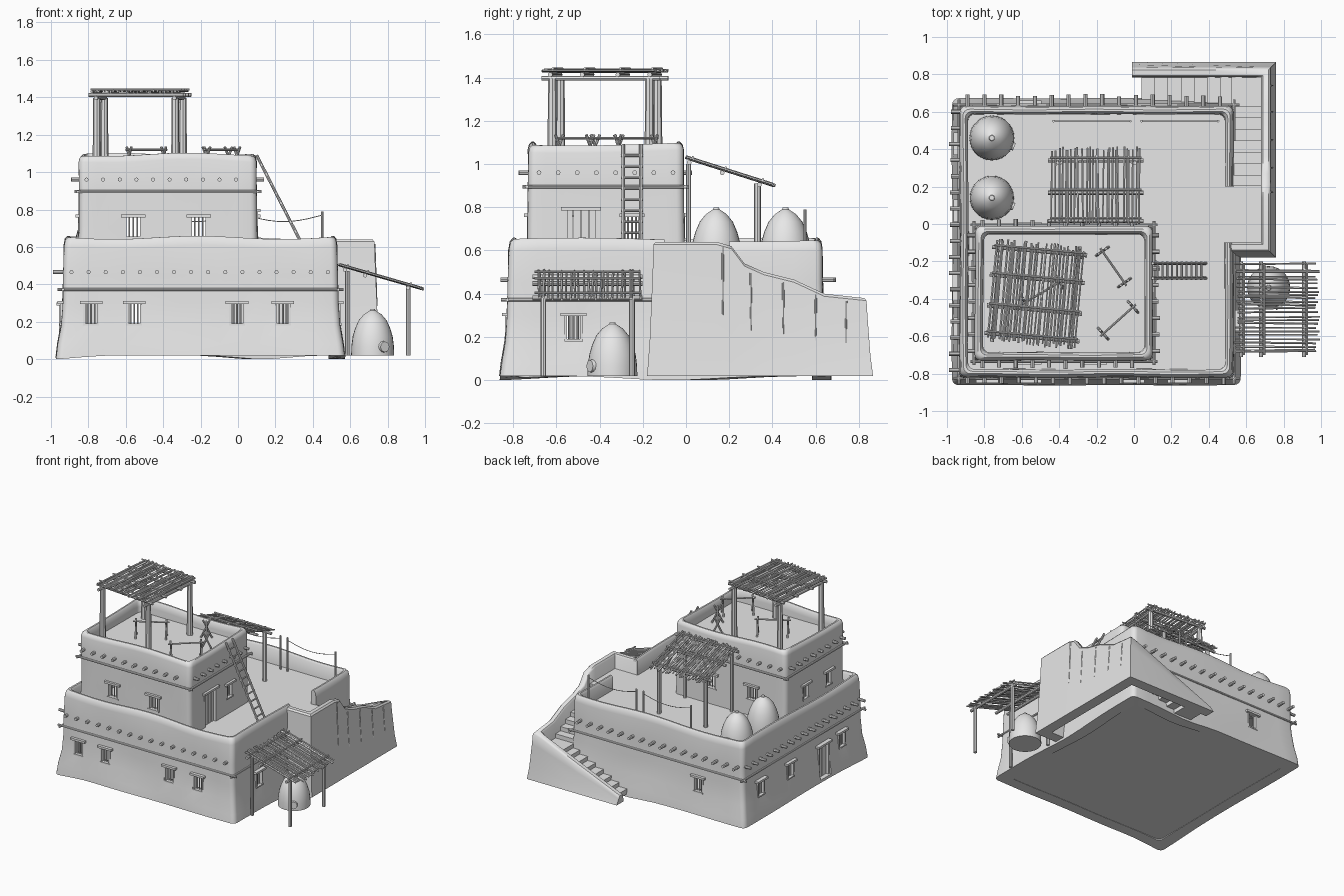
import bpy, bmesh, math, random
from math import sin, cos, pi
from mathutils import Vector, Matrix
from collections import defaultdict

if "Cube" in bpy.data.objects:
    bpy.data.objects.remove(bpy.data.objects["Cube"])
random.seed(4)

clay = bpy.data.materials.new("plain_clay_grey")
clay.use_nodes = True
grey = (0.8, 0.8, 0.8, 1)
clay.diffuse_color = grey
clay.node_tree.nodes["Principled BSDF"].inputs["Base Color"].default_value = grey

parts = defaultdict(bmesh.new)   # one mesh per named part


def box(part, lo, hi):
    lo, hi = Vector(lo), Vector(hi)
    m = Matrix.Translation((lo + hi) / 2) @ Matrix.Diagonal((*(hi - lo), 1))
    bmesh.ops.create_cube(parts[part], size=1, matrix=m)


def stick(part, a, b, r, r2=None, sides=8):
    a, b = Vector(a), Vector(b)
    turn = (b - a).to_track_quat('Z', 'Y').to_matrix().to_4x4()
    bmesh.ops.create_cone(parts[part], cap_ends=True, segments=sides, radius1=r,
                          radius2=r if r2 is None else r2, depth=(b - a).length,
                          matrix=Matrix.Translation((a + b) / 2) @ turn)


def skin(part, rings, closed):
    # joins equal loops of points into a surface; caps the ends of an open run
    bm = parts[part]
    loops = [[bm.verts.new(p) for p in ring] for ring in rings]
    n = len(loops[0])
    for i in range(len(loops) if closed else len(loops) - 1):
        a, b = loops[i], loops[(i + 1) % len(loops)]
        for j in range(n):
            bm.faces.new((a[j], a[(j + 1) % n], b[(j + 1) % n], b[j]))
    if not closed:
        bm.faces.new(loops[0])
        bm.faces.new(loops[-1])


def rounded_outline(x0, x1, y0, y1, o, r=0.035, steps=4, along=14):
    x0, x1, y0, y1 = x0 - o, x1 + o, y0 - o, y1 + o
    centres = [(x1 - r, y1 - r), (x0 + r, y1 - r), (x0 + r, y0 + r), (x1 - r, y0 + r)]
    pts = []
    for k, (cx, cy) in enumerate(centres):
        arc = [Vector((cx + r * cos(t), cy + r * sin(t)))
               for t in [(k + i / steps) * pi / 2 for i in range(steps + 1)]]
        nx, ny = centres[(k + 1) % 4]
        t = (k + 1) * pi / 2
        goal = Vector((nx + r * cos(t), ny + r * sin(t)))
        pts += arc + [arc[-1].lerp(goal, i / along) for i in range(1, along)]
    return pts


def adobe_wall(part, rect, rows):
    # hollow wall: rows give height and outset, outside up and inside down
    top = max(z for z, o in rows)
    rings = []
    for z, o in rows:
        ring = []
        for p in rounded_outline(*rect, o):
            wave = sin(7 * p.x + 4 * p.y)
            q = p * (1 + 0.003 * sin(11 * z + 9 * p.x - 6 * p.y))
            h = z
            if z > top - 0.06:
                h += 0.009 * wave
            elif z < 0.05:
                h -= 0.02 * max(0, sin(3 * p.x + 2 * p.y)) ** 6
            ring.append((q.x, q.y, h))
        rings.append(ring)
    skin(part, rings, True)


# main walls and floors
HOUSE = (-0.93, 0.53, -0.82, 0.63)
TOWER = (-0.85, 0.10, -0.73, -0.01)
ROOF, DECK, BASE = 0.53, 1.0, 0.02
adobe_wall("house_wall", HOUSE, [
    (BASE, 0.042), (0.08, 0.035), (0.18, 0.018), (0.3, 0.008), (0.45, 0.003), (0.6, 0),
    (0.635, -0.006), (0.65, -0.018), (0.65, -0.03), (0.635, -0.042), (0.5, -0.045), (BASE, -0.045)])
adobe_wall("tower_wall", TOWER, [
    (0.5, 0.006), (0.7, 0.003), (0.9, 0), (1.06, 0), (1.082, -0.006), (1.094, -0.018),
    (1.094, -0.03), (1.08, -0.04), (1.04, -0.045), (0.5, -0.045)])
box("ground_floor", (-0.91, -0.8, 0.022), (0.51, 0.61, 0.03))
box("house_roof", (-0.9, -0.79, 0.5), (0.5, 0.6, ROOF))
box("tower_roof", (-0.82, -0.7, 0.97), (0.07, -0.04, DECK))
box("house_wall_cutter", (0.43, -0.1, ROOF), (0.62, 0.2, 0.8))


def opening(wall, x, y, nx, ny, z0, z1, w, door=False):
    # cut hole with lintel, sill, jambs and either bars or a plank leaf
    n, t = Vector((nx, ny, 0)), Vector((-ny, nx, 0))
    c = Vector((x, y, 0))

    def slab(part, a, b, d0, d1, lo, hi):
        p, q = c + t * a + n * d0, c + t * b + n * d1
        box(part, (min(p.x, q.x), min(p.y, q.y), lo), (max(p.x, q.x), max(p.y, q.y), hi))

    h = w / 2
    slab(wall + "_cutter", -h, h, -0.12, 0.1, z0, z1)
    slab("lintels", -h - 0.018, h + 0.018, -0.03, 0.02, z1 - 0.004, z1 + 0.012)
    for s in (-1, 1):
        slab("jambs", s * h, s * (h - 0.012), -0.035, 0.006, z0, z1)
    if door:
        for i in range(4):
            a = -h + w * i / 4
            slab("door_planks", a + 0.002, a + w / 4 - 0.002, -0.03, -0.015, z0, z1)
    else:
        slab("sills", -h, h, -0.035, 0.01, z0, z0 + 0.01)
        for i in (-1, 0, 1):
            p = c + t * i * h * 0.45 - n * 0.015
            stick("window_bars", p + Vector((0, 0, z0)), p + Vector((0, 0, z1)), 0.005)


for x in (-0.785, -0.555, -0.005, 0.24):
    opening("house_wall", x, -0.83, 0, -1, 0.18, 0.3, 0.085)
opening("house_wall", -0.555, 0.64, 0, 1, 0.18, 0.3, 0.085)
opening("house_wall", 0.545, -0.52, 1, 0, 0.18, 0.3, 0.085)
for y in (0.43, 0.07, -0.56):
    opening("house_wall", -0.945, y, -1, 0, 0.18, 0.3, 0.085)
opening("house_wall", -0.95, -0.33, -1, 0, 0.04, 0.29, 0.13, True)
for x in (-0.56, -0.21):
    opening("tower_wall", x, -0.73, 0, -1, 0.645, 0.76, 0.095)
    opening("tower_wall", x, -0.01, 0, 1, 0.645, 0.76, 0.095)
for y in (-0.25, -0.53):
    opening("tower_wall", -0.85, y, -1, 0, 0.645, 0.76, 0.08)
opening("tower_wall", 0.1, -0.25, 1, 0, 0.645, 0.76, 0.08)
opening("tower_wall", 0.1, -0.485, 1, 0, ROOF, 0.79, 0.15, True)


# projecting roof beams and thin ledge poles
def beam_row(a, b, count, out):
    a, b, out = Vector(a), Vector(b), Vector(out)
    for i in range(count):
        p = a.lerp(b, i / (count - 1))
        stick("beam_ends", p - out * 0.5, p + out * random.uniform(0.85, 1.1), 0.011)


beam_row((-0.89, -0.82, 0.465), (0.48, -0.82, 0.465), 16, (0, -0.035, 0))
beam_row((-0.89, 0.63, 0.465), (0.46, 0.63, 0.465), 16, (0, 0.06, 0))
beam_row((-0.93, -0.78, 0.465), (-0.93, 0.6, 0.465), 17, (-0.055, 0, 0))
beam_row((-0.81, -0.73, 0.96), (-0.01, -0.73, 0.96), 10, (0, -0.04, 0))
beam_row((-0.81, -0.01, 0.96), (-0.01, -0.01, 0.96), 10, (0, 0.035, 0))
beam_row((-0.85, -0.68, 0.96), (-0.85, -0.06, 0.96), 8, (-0.04, 0, 0))
beam_row((0.1, -0.68, 0.96), (0.1, -0.06, 0.96), 8, (0.035, 0, 0))
for (x0, x1, y0, y1), z, e in ((HOUSE, 0.372, 0.035), (TOWER, 0.895, 0.025)):
    for y in (y0 - 0.006, y1 + 0.006):
        stick("ledge_poles", (x0 - e, y, z), (x1 + e, y, z), 0.008)
    for x in (x0 - 0.006, x1 + 0.006):
        stick("ledge_poles", (x, y0 - e, z), (x, y1 + e, z), 0.008)

# outer stair wall, its height falling from the roof to the ground
run = [(-0.01, 0.81, 0.08), (0.35, 0.81, 0.23), (0.66, 0.81, 0.36), (0.705, 0.81, 0.38),
       (0.705, 0.64, 0.4), (0.705, 0.5, 0.465), (0.705, 0.36, 0.5), (0.705, 0.27, 0.54),
       (0.705, 0.21, 0.62), (0.705, 0.14, 0.64), (0.705, -0.125, 0.64), (0.5, -0.125, 0.64)]
rings = []
for x, y, top in run:
    d = Vector((x > 0.7, (y > 0.8) - (y < -0.1), 0))
    shape = [(0.055, BASE), (0.043, BASE + 0.25 * top), (0.03, top * 0.75), (0.025, top - 0.012),
             (0.014, top), (-0.016, top), (-0.025, top - 0.012), (-0.028, BASE)]
    rings.append([Vector((x, y, z)) + d * o for o, z in shape])
skin("stair_wall", rings, False)
for y, top in ((0.17, 0.63), (0.3, 0.51), (0.45, 0.47), (0.6, 0.41), (0.74, 0.38)):
    stick("erosion_ribs", (0.744, y, top * 0.45), (0.728, y, top - 0.015), 0.002, 0.007)

# steps: one flight along the back, a corner landing, one flight along the side
LANDING, COUNT = 0.27, 7
for i in range(COUNT):
    z = 0.03 + (LANDING - 0.03) * (i + 1) / (COUNT + 1)
    x = 0.04 + 0.49 * i / COUNT
    box("steps", (x, 0.62, max(BASE, z - 0.07)), (x + 0.08, 0.79, z))
    z = LANDING + (ROOF - LANDING) * (i + 1) / (COUNT + 1)
    y = 0.63 - 0.43 * i / COUNT
    box("steps", (0.52, y - 0.07, z - 0.07), (0.685, y, z))
box("steps", (0.52, 0.62, LANDING - 0.07), (0.685, 0.79, LANDING))
box("steps", (0.47, -0.11, ROOF - 0.05), (0.685, 0.205, ROOF))


# stick canopies: sticks along v, spread over u, tied between cross poles
def canopy(part, o, u, v, count, bars):
    o, u, v = Vector(o), Vector(u), Vector(v)
    up = u.cross(v).normalized()
    up = up if up.z > 0 else -up
    for i in range(count):
        a = o + u * ((i + random.uniform(0.1, 0.9)) / count) + up * random.uniform(-0.002, 0.004)
        skew = u * random.uniform(-0.012, 0.012)
        stick(part, a + v * random.uniform(-0.01, 0.04),
              a + skew + v * random.uniform(0.95, 1.01), random.uniform(0.0045, 0.007), sides=6)
    for f in bars:
        a = o + v * f
        stick(part, a - u * 0.02 - up * 0.017, a + u * 1.02 - up * 0.017, 0.011)
        stick(part, a + up * 0.011 + v * 0.02, a + u + up * 0.011 + v * 0.02, 0.006)


canopy("ground_canopy", (0.54, -0.7, 0.505), (0, 0.49, 0), (0.45, 0, -0.13), 25, (0.08, 0.32, 0.83))
canopy("terrace_canopy", (-0.45, 0, 1.03), (0.49, 0, 0), (0, 0.41, -0.13), 27, (0.05, 0.42, 0.84))
tilt = Matrix.Rotation(-0.09, 3, 'Z')
centre = Vector((-0.525, -0.375, 1.43))
u, v = tilt @ Vector((0.49, 0, 0)), tilt @ Vector((0, 0.55, 0))
canopy("tower_canopy", centre - u / 2 - v / 2, u, v, 32, (0.08, 0.35, 0.65, 0.92))
for s in (-0.43, 0.43):
    a = centre + u * s - Vector((0, 0, 0.034))
    stick("tower_canopy", a - v * 0.5, a + v * 0.5, 0.011)
    for f in (-0.41, 0.41):
        p = a + v * f
        stick("tower_posts", (p.x, p.y, DECK - 0.01), p, 0.023, 0.019)
for y in (-0.66, -0.25):
    stick("ground_posts", (0.91, y, BASE), (0.91, y, 0.395), 0.013)
    stick("ground_posts", (0.585, y, BASE), (0.585, y, 0.47), 0.012)
for x in (-0.4, 0):
    stick("terrace_posts", (x, 0.33, ROOF), (x, 0.33, 0.91), 0.016)
    stick("terrace_posts", (x, 0.012, ROOF), (x, 0.012, 1.0), 0.012)


# domed ovens with a short mouth ring
def dome(part, x, y, z, r, h, mouth, size):
    profile = [(1, 0), (0.99, 0.2), (0.93, 0.42), (0.82, 0.6), (0.65, 0.78), (0.42, 0.91),
               (0.2, 0.98), (0.13, 1), (0.11, 1.03), (0.03, 1.03)]
    skin(part, [[(x + r * a * cos(k * pi / 14), y + r * a * sin(k * pi / 14), z + h * b)
                 for k in range(28)] for a, b in profile], False)
    d = Vector(mouth).normalized()
    p = Vector((x, y, z + size * 1.3))
    stick(part, p + d * r * 0.75, p + d * r * 1.08, size, size * 0.8, 12)


dome("ground_oven", 0.72, -0.34, BASE, 0.115, 0.24, (0.5, -0.8, 0), 0.035)
dome("roof_oven_back", -0.76, 0.46, ROOF, 0.12, 0.26, (1, -0.4, 0), 0.025)
dome("roof_oven_front", -0.76, 0.14, ROOF, 0.118, 0.26, (1, -0.4, 0), 0.025)

# ladder leaning on the tower
foot, head = Vector((0.385, 0, ROOF)), Vector((0.1, 0, 1.09))
for y in (-0.29, -0.21):
    stick("ladder", foot + Vector((0, y, 0)), head + Vector((0, y, 0)), 0.008)
for i in range(1, 11):
    p = foot.lerp(head, i / 11)
    stick("ladder", (p.x, -0.3, p.z), (p.x, -0.2, p.z), 0.006)

# drying racks with crossed legs
for a, b in (((-0.18, -0.13), (-0.04, -0.33)), ((0.01, -0.43), (-0.18, -0.6)),
             ((-0.6, -0.43), (-0.38, -0.3))):
    a, b = Vector((*a, 1.12)), Vector((*b, 1.12))
    stick("drying_racks", a, b, 0.006)
    side = (b - a).normalized().cross(Vector((0, 0, 1))) * 0.04
    for p in (a.lerp(b, 0.08), a.lerp(b, 0.92)):
        for s in (-1, 1):
            stick("drying_racks", p + side * s - Vector((0, 0, 0.12)),
                  p - side * s * 0.6 + Vector((0, 0, 0.015)), 0.007)

# washing lines with a sagging cord
for x0, x1 in ((-0.43, -0.02), (0.04, 0.45)):
    for x in (x0, x1):
        stick("line_posts", (x, 0.55, ROOF), (x, 0.55, 0.79), 0.007)
    cord = [(x0 + (x1 - x0) * k / 10, 0.55, 0.77 - 0.035 * sin(pi * k / 10)) for k in range(11)]
    for p, q in zip(cord, cord[1:]):
        stick("washing_line", p, q, 0.0025, sides=5)

# turn every part into an object, then hook up the wall cutters
objects = {}
for name, bm in parts.items():
    bmesh.ops.recalc_face_normals(bm, faces=bm.faces)
    mesh = bpy.data.meshes.new(name)
    bm.to_mesh(mesh)
    bm.free()
    mesh.materials.append(clay)
    ob = objects[name] = bpy.data.objects.new(name, mesh)
    bpy.context.collection.objects.link(ob)
    if not name.endswith("cutter"):
        bpy.ops.object.select_all(action='DESELECT')
        ob.select_set(True)
        bpy.context.view_layer.objects.active = ob
        bpy.ops.object.shade_smooth_by_angle(angle=math.radians(40))
for name in ("house_wall", "tower_wall"):
    cutter = objects[name + "_cutter"]
    cutter.hide_render = True
    cutter.display_type = 'WIRE'
    cut = objects[name].modifiers.new("openings", 'BOOLEAN')
    cut.operation, cut.solver, cut.object = 'DIFFERENCE', 'EXACT', cutter
